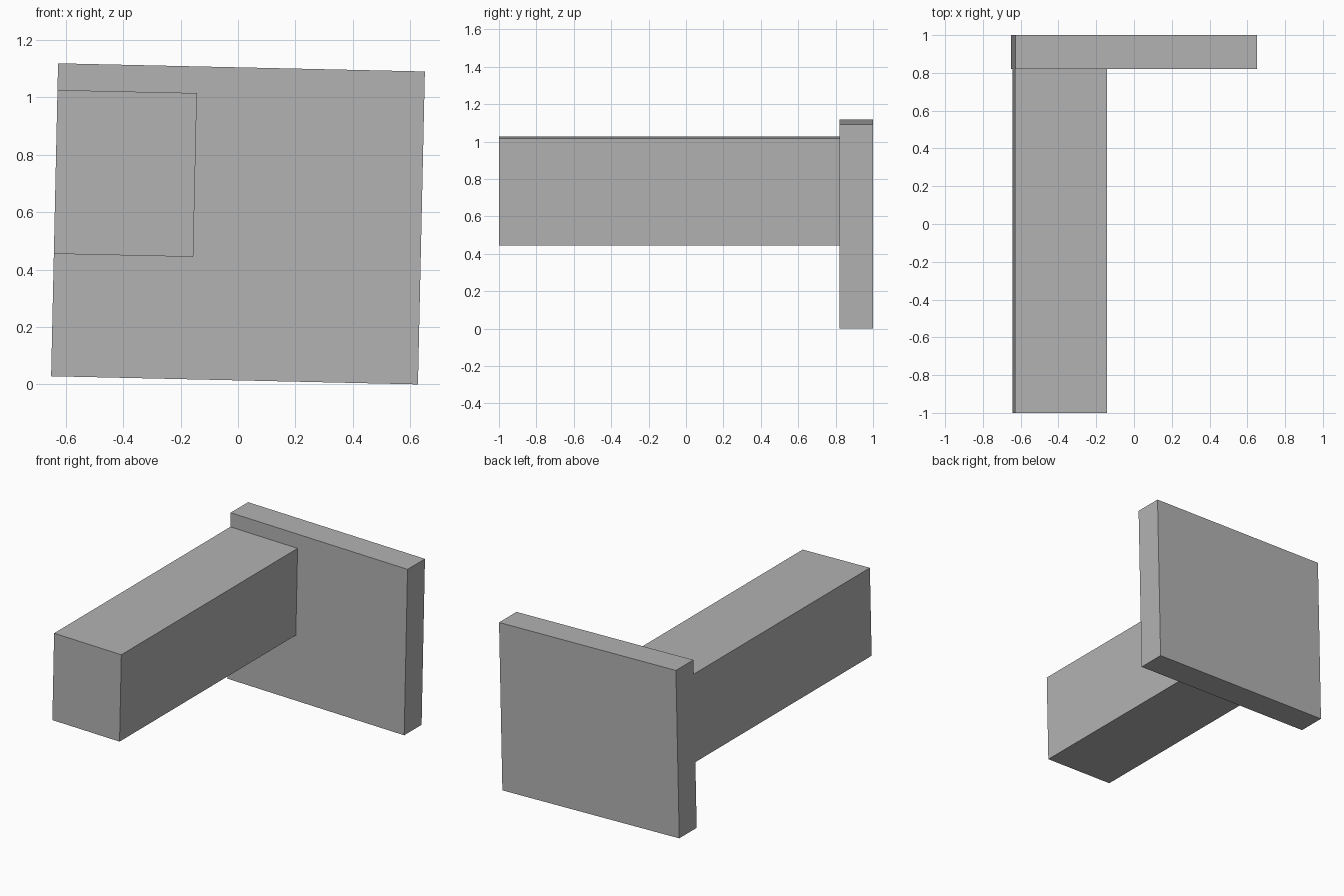
import bpy
from math import radians
from mathutils import Matrix, Vector

default = bpy.data.objects.get("Cube")
if default:
    bpy.data.objects.remove(default, do_unlink=True)

# Plain grey material
grey = (0.45, 0.45, 0.45, 1)
mat = bpy.data.materials.new("plain grey")
mat.use_nodes = True
mat.diffuse_color = grey
mat.node_tree.nodes["Principled BSDF"].inputs["Base Color"].default_value = grey

# The whole piece leans slightly about its long axis
TILT = radians(1.27)
PIVOT = Vector((0, 0, 0.5595))
LEAN = Matrix.Rotation(TILT, 4, "Y")


def block(name, size, offset):
    """Box of a given size, placed by its offset from the plate centre."""
    bpy.ops.mesh.primitive_cube_add(size=1)
    ob = bpy.context.object
    ob.name = name
    ob.scale = size
    ob.location = PIVOT + LEAN @ Vector(offset)
    ob.rotation_euler = (0, TILT, 0)
    ob.data.materials.append(mat)
    return ob


plate_w, plate_t, plate_h = 1.279, 0.18, 1.091
beam_w, beam_h = 0.486, 0.571
beam_len = 2 - plate_t

# Square end plate at the back
block("end_plate", (plate_w, plate_t, plate_h), (0, 1 - plate_t / 2, 0))

# Long beam, flush with the right edge of the plate
block("beam", (beam_w, beam_len, beam_h),
      ((beam_w - plate_w) / 2, -1 + beam_len / 2, 0.167))
